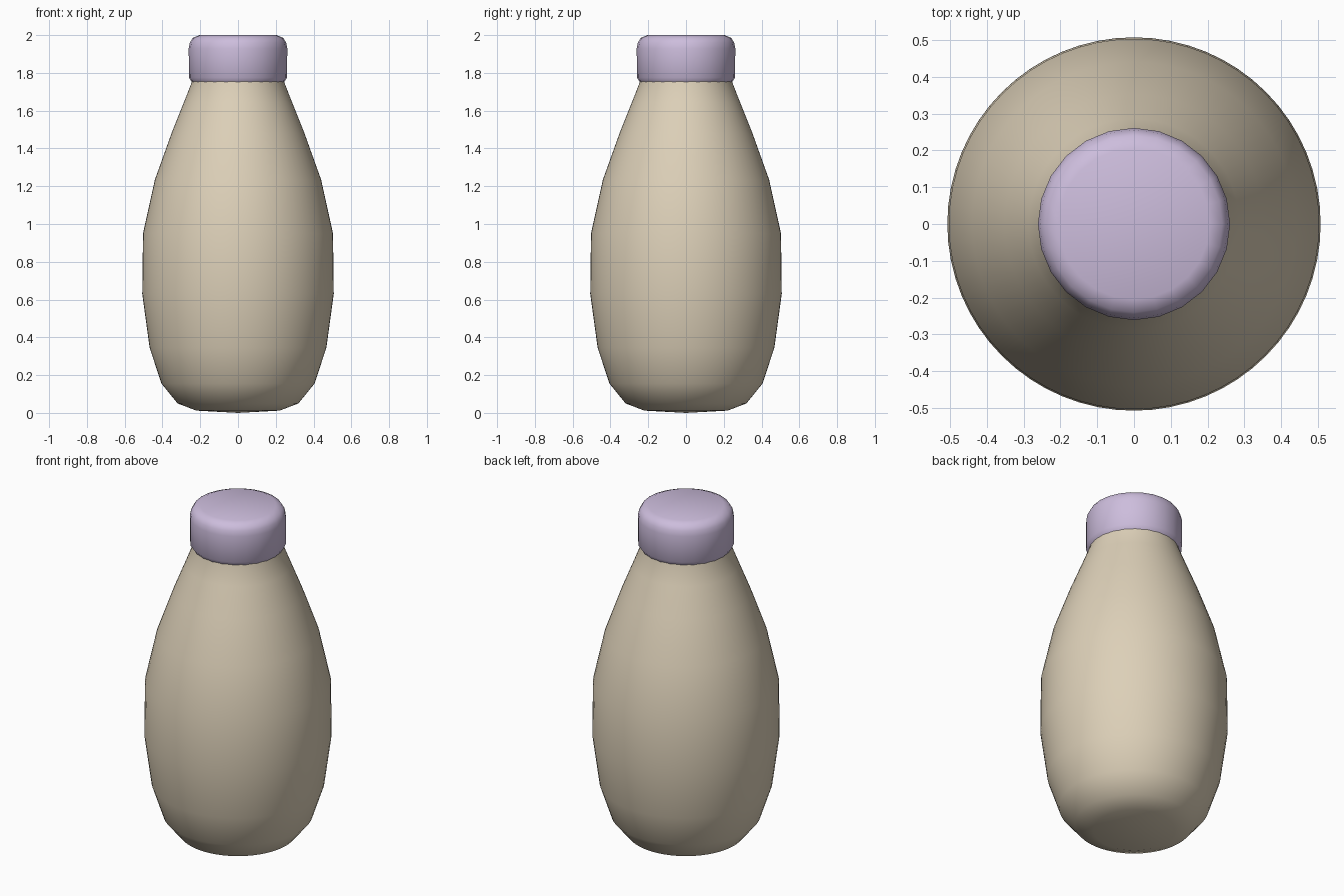
import bpy
import bmesh
from math import pi, radians
from mathutils import Matrix

cube = bpy.data.objects.get("Cube")
if cube:
    bpy.data.objects.remove(cube, do_unlink=True)


def material(name, rgb):
    mat = bpy.data.materials.new(name)
    mat.use_nodes = True
    mat.diffuse_color = (*rgb, 1)
    mat.node_tree.nodes["Principled BSDF"].inputs["Base Color"].default_value = (*rgb, 1)
    return mat


def lathe(name, profile, sides, mat, angle):
    """Spin a (radius, height) profile about z and smooth it."""
    bm = bmesh.new()
    verts = [bm.verts.new((r, 0, z)) for r, z in profile]
    edges = [bm.edges.new(pair) for pair in zip(verts, verts[1:])]
    bmesh.ops.spin(bm, geom=verts + edges, cent=(0, 0, 0), axis=(0, 0, 1),
                   angle=2 * pi, steps=sides)
    bmesh.ops.remove_doubles(bm, verts=bm.verts[:], dist=0.0005)
    bmesh.ops.recalc_face_normals(bm, faces=bm.faces[:])
    mesh = bpy.data.meshes.new(name)
    bm.to_mesh(mesh)
    bm.free()
    mesh.materials.append(mat)
    obj = bpy.data.objects.new(name, mesh)
    bpy.context.collection.objects.link(obj)
    bpy.ops.object.select_all(action="DESELECT")
    obj.select_set(True)
    bpy.context.view_layer.objects.active = obj
    bpy.ops.object.shade_smooth_by_angle(angle=radians(angle))
    return obj


beige = material("warm beige", (0.72, 0.63, 0.48))
lilac = material("pale lilac", (0.61, 0.51, 0.72))

# Bottle body, running up inside the cap
lathe("bottle_body", [
    (0, 0), (0.22, 0.012), (0.32, 0.05), (0.405, 0.155), (0.468, 0.345),
    (0.507, 0.63), (0.503, 0.95), (0.44, 1.235), (0.352, 1.48),
    (0.286, 1.645), (0.245, 1.75), (0.235, 1.85), (0, 1.85),
], 64, beige, 50)

# Rounded screw cap
lathe("bottle_cap", [
    (0, 1.75), (0.245, 1.752), (0.26, 1.775), (0.261, 1.93), (0.255, 1.96),
    (0.24, 1.985), (0.205, 2), (0, 2),
], 24, lilac, 50)
